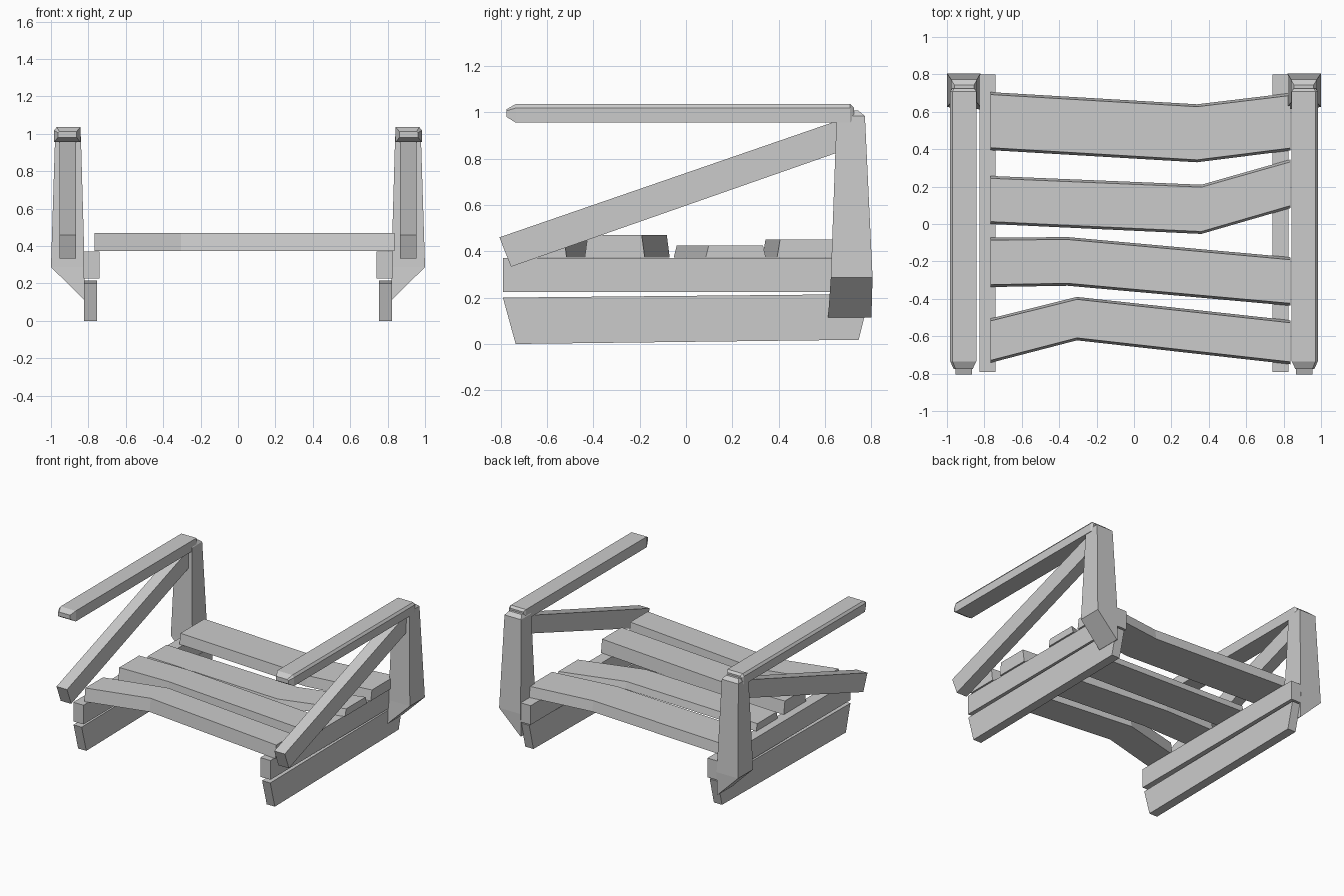
import bpy, bmesh

if "Cube" in bpy.data.objects:
    bpy.data.objects.remove(bpy.data.objects["Cube"])


def loft(name, rings):
    """Closed flat-faced solid skinned through rings of equal point count."""
    bm = bmesh.new()
    loops = [[bm.verts.new(p) for p in ring] for ring in rings]
    n = len(loops[0])
    for a, b in zip(loops, loops[1:]):
        for i in range(n):
            j = (i + 1) % n
            bm.faces.new((a[i], a[j], b[j], b[i]))
    bm.faces.new(loops[0][::-1])
    bm.faces.new(loops[-1])
    bmesh.ops.recalc_face_normals(bm, faces=bm.faces)
    mesh = bpy.data.meshes.new(name)
    bm.to_mesh(mesh)
    bm.free()
    obj = bpy.data.objects.new(name, mesh)
    bpy.context.collection.objects.link(obj)
    return obj


def mirrored(obj):
    mod = obj.modifiers.new("Mirror", 'MIRROR')
    mod.use_axis[0] = True
    return obj


def plank(name, profile, x0, x1):
    """Side profile in (y, z) extruded across x, mirrored to the other side."""
    return mirrored(loft(name, [[(x, y, z) for y, z in profile] for x in (x0, x1)]))


def rect(x0, x1, y0, y1, z):
    return [(x0, y0, z), (x1, y0, z), (x1, y1, z), (x0, y1, z)]


# Side rails
plank("lower_runner", [(-.735, 0), (.745, .018), (.795, .215), (-.79, .2)], .755, .823)
plank("upper_rail", [(-.79, .225), (.8, .225), (.8, .37), (-.79, .37)], .74, .825)

# Diagonal braces
plank("arm_brace", [(-.755, .333), (.7, .842), (.7, .98), (.645, .96), (-.805, .46)],
      .867, .955)

# Rear posts: slanted foot, tapered shaft, chamfered top
foot = [(.82, .613, .115), (.825, .613, .115), (.825, .8, .115), (.82, .8, .115)]
mirrored(loft("rear_post", [
    foot,
    rect(.82, 1.0, .625, .805, .287),
    rect(.84, .978, .65, .772, .983),
    rect(.855, .96, .675, .743, 1.007)]))

# Armrests with tapered ends and a chamfered outer edge
section = [(.843, .955), (.983, .955), (.983, 1.018), (.97, 1.035), (.843, 1.035)]
cx, cz = .913, .997
arm_rings = []
for y, sx, sz in [(-.775, .72, .4), (-.735, 1, 1), (.708, 1, 1), (.725, .85, .6)]:
    arm_rings.append([(cx + (x - cx) * sx, y, cz + (z - cz) * sz) for x, z in section])
mirrored(loft("armrest", arm_rings))

# Seat slats: bent boards; (kink x, front y at 3 stations, back y at 3 stations, top z)
slats = [
    (-.305, (-.742, -.622, -.75), (-.505, -.39, -.515), .47),
    (-.355, (-.337, -.33, -.437), (-.073, -.07, -.178), .47),
    (.36, (0, -.053, .085), (.257, .21, .345), .425),
    (.337, (.395, .33, .393), (.705, .64, .7), .45),
]
inset = .013
for i, (kink, front, back, top) in enumerate(slats):
    rings = []
    for x, f, b in zip((-.767, kink, .836), front, back):
        rings.append([(x, f, .372), (x, b, .372), (x, b - inset, top), (x, f + inset, top)])
    loft(f"seat_slat_{i + 1}", rings)
